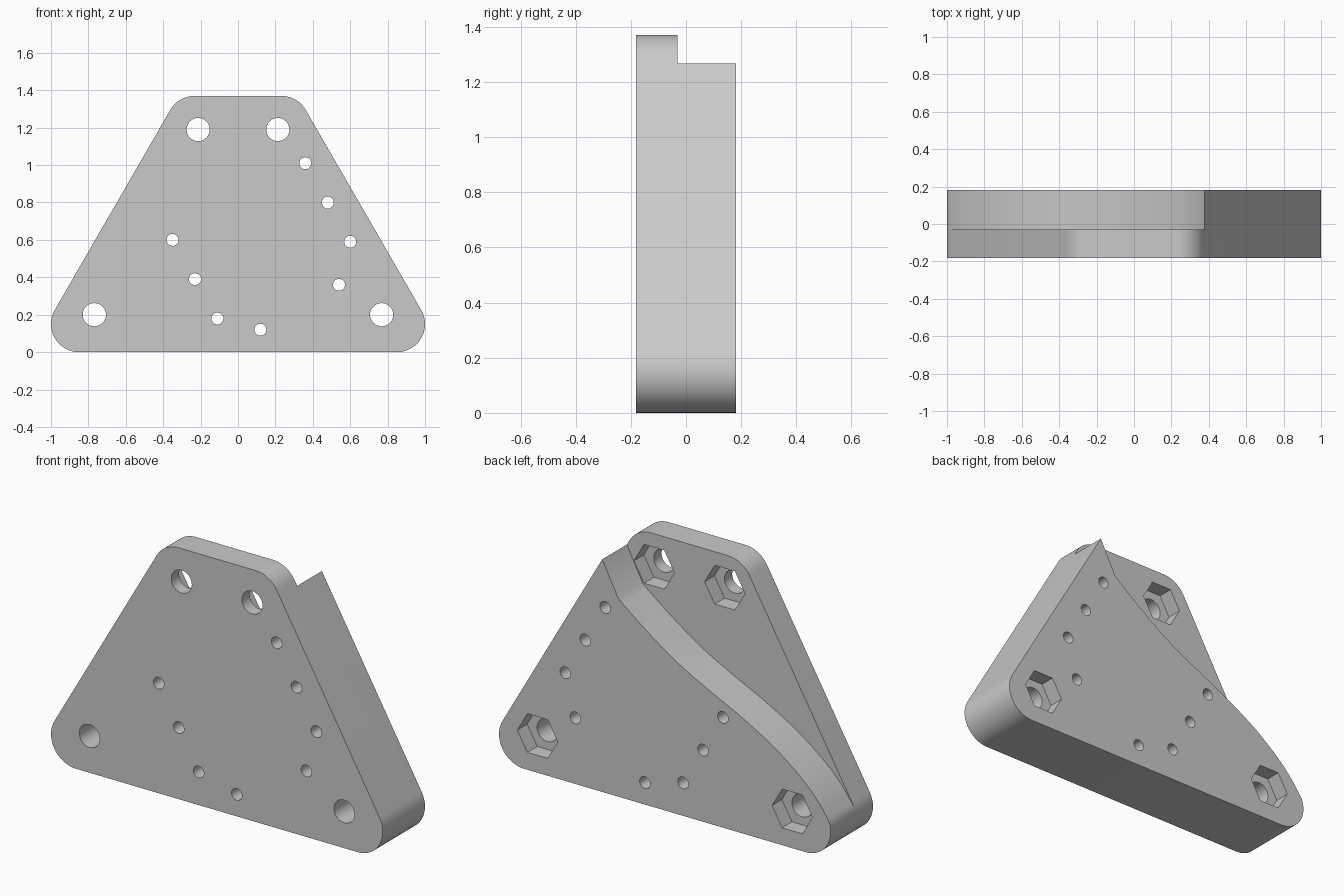
import bpy, bmesh, math
from mathutils import Vector

if "Cube" in bpy.data.objects:
    bpy.data.objects.remove(bpy.data.objects["Cube"], do_unlink=True)

FRONT, STEP, BACK = -0.182, -0.03, 0.182
POCKET = 0.085

grey = bpy.data.materials.new("plain_grey")
grey.use_nodes = True
grey.diffuse_color = (0.59, 0.59, 0.59, 1)
grey.node_tree.nodes["Principled BSDF"].inputs["Base Color"].default_value = (0.59, 0.59, 0.59, 1)


def prism(name, outline, y0, y1):
    """Extrude an (x, z) outline along y."""
    bm = bmesh.new()
    face = bm.faces.new([bm.verts.new((x, y0, z)) for x, z in outline])
    grown = bmesh.ops.extrude_face_region(bm, geom=[face])
    verts = [v for v in grown["geom"] if isinstance(v, bmesh.types.BMVert)]
    bmesh.ops.translate(bm, verts=verts, vec=(0, y1 - y0, 0))
    bmesh.ops.recalc_face_normals(bm, faces=bm.faces)
    mesh = bpy.data.meshes.new(name)
    bm.to_mesh(mesh)
    bm.free()
    mesh.materials.append(grey)
    obj = bpy.data.objects.new(name, mesh)
    bpy.context.collection.objects.link(obj)
    return obj


def arc(cx, cz, r, start, end, steps):
    angles = [math.radians(start + (end - start) * i / steps) for i in range(steps + 1)]
    return [(cx + r * math.cos(a), cz + r * math.sin(a)) for a in angles]


def circle(cx, cz, r, sides):
    return arc(cx, cz, r, 0, 360, sides)[:-1]


def smooth_path(points, steps):
    """Catmull-Rom path through the points."""
    p = [Vector(q) for q in points]
    p = [2 * p[0] - p[1]] + p + [2 * p[-1] - p[-2]]
    path = []
    for a, b, c, d in zip(p, p[1:], p[2:], p[3:]):
        for i in range(steps):
            t = i / steps
            path.append(0.5 * (2 * b + (c - a) * t + (2 * a - 5 * b + 4 * c - d) * t ** 2
                               + (3 * b - a - 3 * c + d) * t ** 3))
    return [tuple(q) for q in path] + [tuple(p[-2])]


def cut(body, name, outline, y0, y1):
    tool = prism(name, outline, y0, y1)
    tool.hide_render = True
    mod = body.modifiers.new(name, "BOOLEAN")
    mod.operation = "DIFFERENCE"
    mod.solver = "EXACT"
    mod.object = tool
    bpy.ops.object.modifier_apply(modifier=mod.name)
    bpy.data.objects.remove(tool, do_unlink=True)


# Rounded trapezoid body
R = 0.15
half = arc(1 - R, R, R, -90, 30, 16) + arc(0.232, 1.37 - R, R, 30, 90, 10)
body = prism("bracket_plate", half + [(-x, z) for x, z in reversed(half)], FRONT, BACK)
bpy.context.view_layer.objects.active = body
body.select_set(True)

# Thinner upper part, bounded by the straight wall and the S-shaped ledge
ledge = smooth_path([(0.281, 1.08), (0.145, 0.975), (-0.06, 0.835), (-0.26, 0.73),
                     (-0.466, 0.63), (-0.66, 0.52), (-0.82, 0.40), (-0.92, 0.30),
                     (-0.99, 0.205)], 5)
recess = [(0.6, 1.6), (0.493, 1.5), (0.378, 1.267)] + ledge + [(-1.2, 0.19), (-1.2, 1.6)]
cut(body, "recess_cutter", recess, STEP, BACK + 0.1)

# Bolt holes with hexagonal nut pockets at the back
for x, z, surface in [(0.213, 1.19, STEP), (0.768, 0.2, BACK)]:
    for side in (-1, 1):
        # the lower right pocket opens on the thick part as well
        cut(body, "bolt_cutter", circle(side * x, z, 0.062, 32), FRONT - 0.1, BACK + 0.1)
        cut(body, "nut_cutter", circle(side * x, z, 0.122, 6), surface - POCKET, surface + 0.1)

# Small through holes in two slanted rows
for x, z in [(0.36, 1.01), (0.48, 0.80), (0.60, 0.59), (0.54, 0.36),
             (0.12, 0.12), (-0.11, 0.18), (-0.23, 0.39), (-0.35, 0.60)]:
    cut(body, "pin_cutter", circle(x, z, 0.032, 24), FRONT - 0.1, BACK + 0.1)

bpy.ops.object.shade_smooth_by_angle(angle=math.radians(30))
